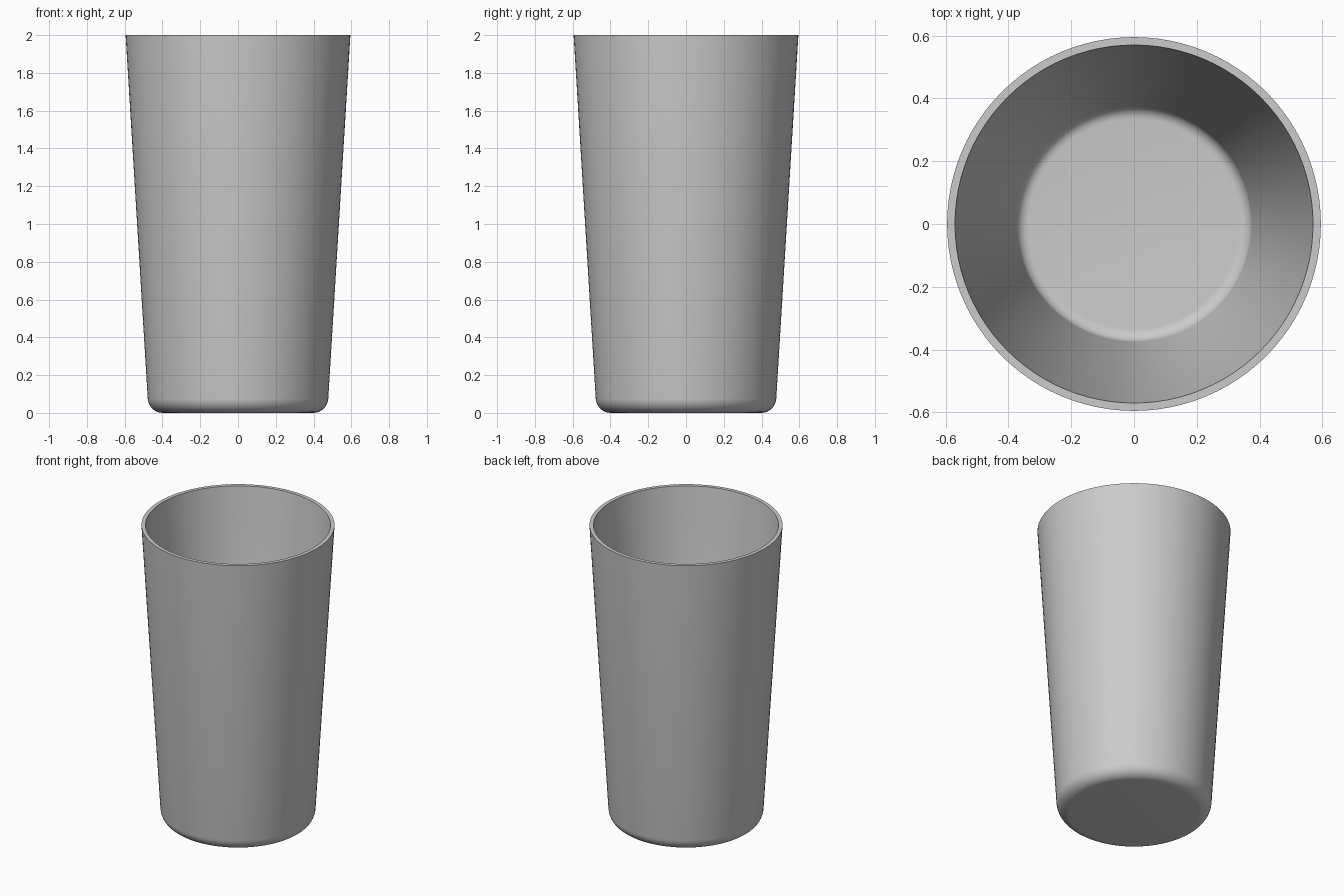
import bpy, bmesh, math
from mathutils import Vector

if "Cube" in bpy.data.objects:
    bpy.data.objects.remove(bpy.data.objects["Cube"])


def arc(cx, cz, r, a0, a1, steps=8):
    """Points on a circular arc in the radius/height plane, angles in degrees."""
    angles = [math.radians(a0 + (a1 - a0) * i / steps) for i in range(steps + 1)]
    return [(cx + r * math.cos(a), cz + r * math.sin(a)) for a in angles]


# Tumbler half-section: base, rounded foot, tapered wall, flat rim, inner wall, floor
profile = [(0, 0)]
profile += arc(0.398, 0.08, 0.08, -90, -3.5)
profile += [(0.595, 2.0), (0.57, 2.0)]
profile += arc(0.335, 0.16, 0.04, -6, -90, 6)
profile += [(0, 0.12)]

# Revolve the section around z
bm = bmesh.new()
verts = [bm.verts.new(Vector((r, 0, z))) for r, z in profile]
edges = [bm.edges.new(pair) for pair in zip(verts, verts[1:])]
bmesh.ops.spin(bm, geom=verts + edges, cent=(0, 0, 0), axis=(0, 0, 1),
               angle=math.tau, steps=96, use_duplicate=False)
bmesh.ops.remove_doubles(bm, verts=bm.verts, dist=0.0001)
bmesh.ops.recalc_face_normals(bm, faces=bm.faces)

mesh = bpy.data.meshes.new("tumbler")
bm.to_mesh(mesh)
bm.free()
tumbler = bpy.data.objects.new("tumbler", mesh)
bpy.context.collection.objects.link(tumbler)

# Smooth walls with crisp rim edges
bpy.context.view_layer.objects.active = tumbler
tumbler.select_set(True)
bpy.ops.object.shade_smooth_by_angle(angle=math.radians(35))
